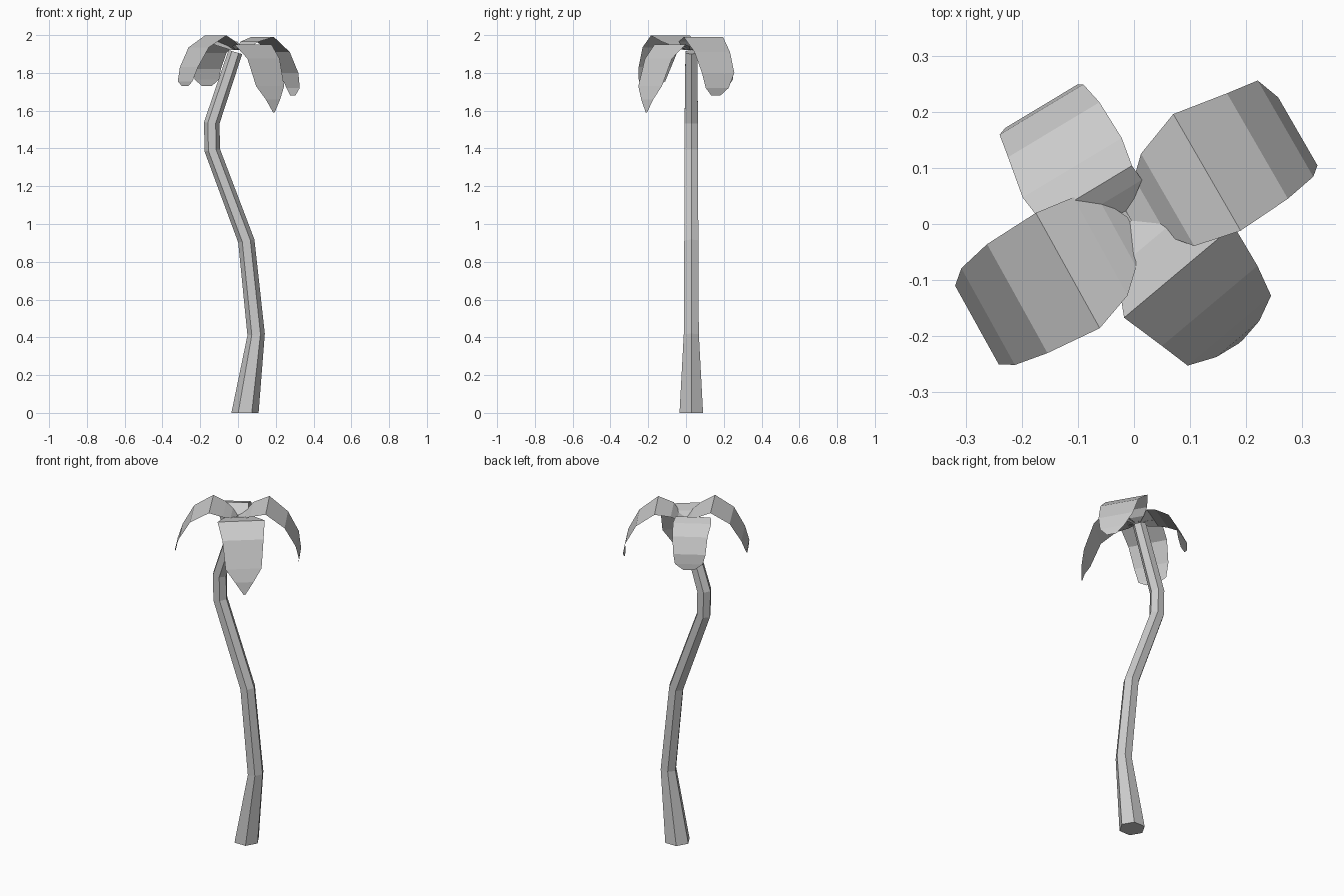
import bpy, math
from mathutils import Vector


def make_object(name, verts, faces):
    mesh = bpy.data.meshes.new(name)
    mesh.from_pydata(verts, [], faces)
    mesh.update()
    obj = bpy.data.objects.new(name, mesh)
    bpy.context.collection.objects.link(obj)
    return obj


# Trunk: six-sided tube along a bent path (x, z, radius, ring tilt)
SIDES = 6
path = [(0.037, 0.0, 0.072, 0.0), (0.096, 0.415, 0.046, 0.1),
        (0.044, 0.91, 0.043, 0.18), (-0.136, 1.39, 0.041, 0.15),
        (-0.139, 1.535, 0.041, -0.1), (-0.014, 1.91, 0.036, -0.3)]
verts, faces = [], []
for x, z, r, tilt in path:
    for i in range(SIDES):
        a = math.tau * i / SIDES
        dx = r * math.cos(a)
        verts.append((x + dx, 0.028 + r * math.sin(a), z + dx * tilt))
for k in range(len(path) - 1):
    for i in range(SIDES):
        j = (i + 1) % SIDES
        a, b = k * SIDES, (k + 1) * SIDES
        faces.append((a + i, a + j, b + j, b + i))
faces.append(tuple(range(SIDES))[::-1])
faces.append(tuple(range(len(verts) - SIDES, len(verts))))
make_object("trunk", verts, faces)


# Leaves: flat drooping strips; each row is centre x, y, z and width
def leaf(name, angle, rows):
    side = Vector((-math.sin(math.radians(angle)), math.cos(math.radians(angle)), 0))
    verts, faces = [], []
    for x, y, z, w in rows:
        c = Vector((x, y, z))
        verts += [c - side * w / 2, c + side * w / 2]
    for k in range(len(rows) - 1):
        a = 2 * k
        faces.append((a, a + 2, a + 3, a + 1))
    make_object(name, verts, faces)


leaf("leaf_back_right", 30, [
    (-0.01, 0.015, 1.92, 0.03), (0.03, 0.03, 1.935, 0.12), (0.06, 0.043, 1.965, 0.19),
    (0.13, 0.092, 1.99, 0.24), (0.22, 0.139, 1.91, 0.217),
    (0.27, 0.17, 1.80, 0.198), (0.292, 0.165, 1.72, 0.14), (0.29, 0.158, 1.68, 0.055)])
leaf("leaf_front_left", 209, [
    (-0.005, 0.0, 1.92, 0.03), (-0.03, -0.015, 1.945, 0.14), (-0.06, -0.04, 1.965, 0.2),
    (-0.118, -0.083, 1.998, 0.235), (-0.208, -0.133, 1.935, 0.222),
    (-0.26, -0.165, 1.83, 0.197), (-0.28, -0.18, 1.755, 0.16), (-0.28, -0.18, 1.73, 0.07)])
leaf("leaf_front_right", -50, [
    (0.0, 0.01, 1.92, 0.03), (0.03, -0.03, 1.94, 0.16), (0.08, -0.085, 1.95, 0.255),
    (0.135, -0.146, 1.875, 0.222), (0.17, -0.19, 1.73, 0.194),
    (0.185, -0.205, 1.66, 0.1), (0.19, -0.21, 1.59, 0.01)])
leaf("leaf_back_left", 121, [
    (-0.02, 0.02, 1.92, 0.03), (-0.05, 0.04, 1.945, 0.15), (-0.085, 0.055, 1.965, 0.19),
    (-0.11, 0.1, 1.95, 0.206), (-0.143, 0.168, 1.905, 0.19),
    (-0.165, 0.204, 1.82, 0.174), (-0.165, 0.21, 1.765, 0.15), (-0.165, 0.21, 1.73, 0.06)])
